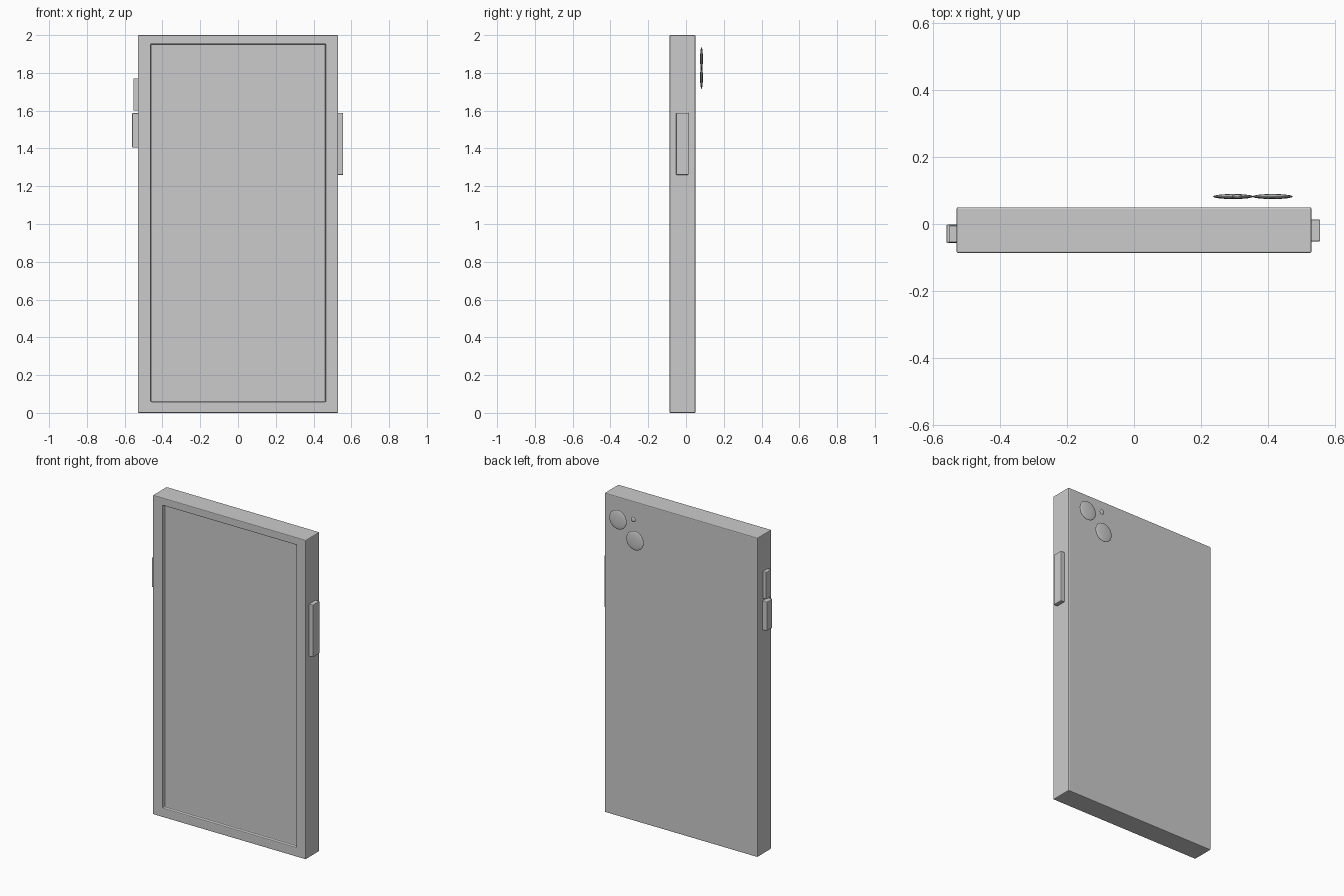
import bpy, bmesh
from mathutils import Vector

if "Cube" in bpy.data.objects:
    bpy.data.objects.remove(bpy.data.objects["Cube"])


def add_object(name, bm, bevel=0.0, segments=2):
    mesh = bpy.data.meshes.new(name)
    bmesh.ops.recalc_face_normals(bm, faces=bm.faces)
    bm.to_mesh(mesh)
    bm.free()
    obj = bpy.data.objects.new(name, mesh)
    bpy.context.collection.objects.link(obj)
    if bevel:
        mod = obj.modifiers.new("edge_rounding", 'BEVEL')
        mod.width = bevel
        mod.segments = segments
        mod.limit_method = 'ANGLE'
    return obj


def box_bmesh(lo, hi):
    lo, hi = Vector(lo), Vector(hi)
    bm = bmesh.new()
    bmesh.ops.create_cube(bm, size=1)
    for v in bm.verts:
        v.co = (lo + hi) / 2 + v.co * (hi - lo)
    return bm


# Phone body with a sunken screen in the front face
FRONT, BACK = -0.087, 0.05
bm = box_bmesh((-0.53, FRONT, 0), (0.53, BACK, 2))
bm.normal_update()
front = min(bm.faces, key=lambda f: f.calc_center_median().y)
bmesh.ops.inset_region(bm, faces=[front], thickness=0.05)
for v in front.verts:
    v.co.x = 0.463 if v.co.x > 0 else -0.461
    v.co.z = 1.953 if v.co.z > 1 else 0.058
floor = bmesh.ops.extrude_face_region(bm, geom=[front])
bmesh.ops.translate(bm, vec=(0, 0.02, 0),
                    verts=[g for g in floor["geom"] if isinstance(g, bmesh.types.BMVert)])
if front.is_valid:
    bmesh.ops.delete(bm, geom=[front], context='FACES_ONLY')
add_object("phone_body", bm, bevel=0.005)

# Side buttons, sunk slightly into the body
buttons = {
    "power_button": ((0.50, -0.052, 1.26), (0.556, 0.013, 1.588)),
    "volume_up_button": ((-0.553, -0.055, 1.60), (-0.50, -0.005, 1.77)),
    "volume_down_button": ((-0.56, -0.056, 1.405), (-0.50, -0.002, 1.587)),
}
for name, (lo, hi) in buttons.items():
    add_object(name, box_bmesh(lo, hi), bevel=0.003)

# Rear camera lenses and flash: flattened spheres just off the back
lenses = {
    "upper_camera_lens": (0.414, 1.875, 0.06, 0.0075),
    "lower_camera_lens": (0.296, 1.775, 0.06, 0.0075),
    "camera_flash": (0.308, 1.905, 0.016, 0.006),
}
for name, (x, z, radius, depth) in lenses.items():
    bm = bmesh.new()
    bmesh.ops.create_uvsphere(bm, u_segments=32, v_segments=16, radius=1)
    for v in bm.verts:
        v.co = (x + v.co.x * radius, 0.082 + v.co.y * depth, z + v.co.z * radius)
    for f in bm.faces:
        f.smooth = True
    add_object(name, bm)
